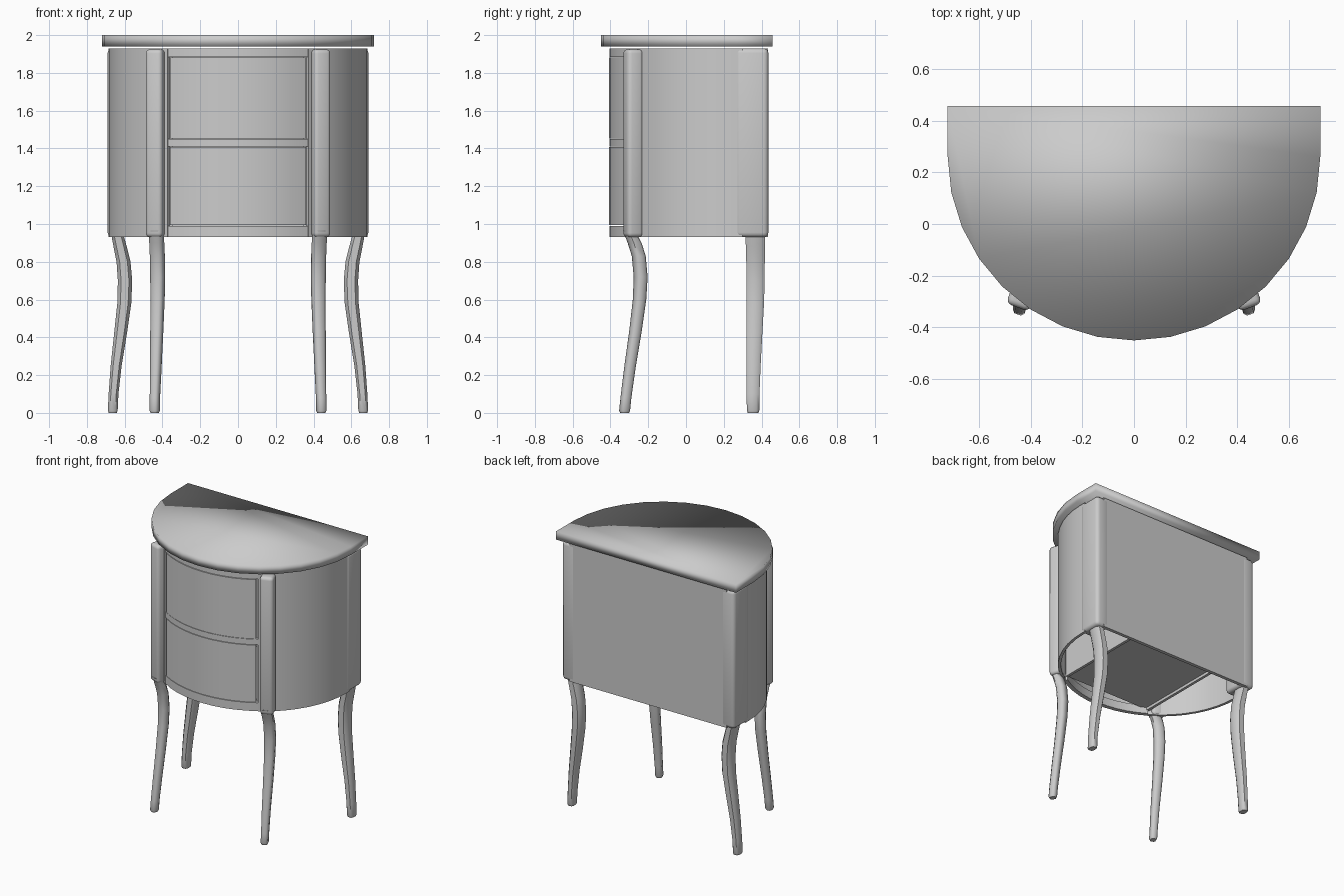
import bpy, bmesh, math
from mathutils import Matrix, Vector

if "Cube" in bpy.data.objects:
    bpy.data.objects.remove(bpy.data.objects["Cube"])

grey = bpy.data.materials.new("plain grey")
grey.diffuse_color = (0.6, 0.6, 0.6, 1)
grey.use_nodes = True
grey.node_tree.nodes["Principled BSDF"].inputs["Base Color"].default_value = grey.diffuse_color


def finish(name, bm, angle=35):
    bmesh.ops.recalc_face_normals(bm, faces=bm.faces)
    me = bpy.data.meshes.new(name)
    bm.to_mesh(me)
    bm.free()
    me.materials.append(grey)
    ob = bpy.data.objects.new(name, me)
    bpy.context.collection.objects.link(ob)
    bpy.ops.object.select_all(action='DESELECT')
    ob.select_set(True)
    bpy.context.view_layer.objects.active = ob
    if angle is None:
        bpy.ops.object.shade_smooth()
    else:
        bpy.ops.object.shade_smooth_by_angle(angle=math.radians(angle))
    return ob


def prism(name, outline, z0, z1, angle=35):
    bm = bmesh.new()
    lo = [bm.verts.new((x, y, z0)) for x, y in outline]
    hi = [bm.verts.new((x, y, z1)) for x, y in outline]
    bm.faces.new(lo)
    bm.faces.new(hi)
    n = len(outline)
    for i in range(n):
        j = (i + 1) % n
        bm.faces.new((lo[i], lo[j], hi[j], hi[i]))
    return finish(name, bm, angle)


def bow(rx, ry, deg):
    # point on the half-round plan; 0 degrees is the middle of the front
    a = math.radians(deg)
    return (rx * math.sin(a), 0.26 - ry * math.cos(a))


def curved_panel(name, a0, a1, z0, z1, inset=0.0, thick=0.02, tail=None, n=10):
    rx, ry = 0.685 - inset, 0.67 - inset
    angs = [a0 + (a1 - a0) * i / n for i in range(n + 1)]
    outer = [bow(rx, ry, a) for a in angs]
    inner = [bow(rx - thick, ry - thick, a) for a in angs]
    if tail is not None:
        s = 1 if a1 > 0 else -1
        outer.append((s * rx, tail))
        inner.append((s * (rx - thick), tail))
    return prism(name, outer + inner[::-1], z0, z1)


def box(name, x0, x1, y0, y1, z0, z1, turn=0, bevel=0, angle=35):
    bm = bmesh.new()
    c = Vector(((x0 + x1) / 2, (y0 + y1) / 2, (z0 + z1) / 2))
    bmesh.ops.create_cube(bm, size=1, matrix=Matrix.Translation(c)
                          @ Matrix.Rotation(math.radians(turn), 4, 'Z')
                          @ Matrix.Diagonal((x1 - x0, y1 - y0, z1 - z0, 1)))
    if bevel:
        bmesh.ops.bevel(bm, geom=bm.edges[:], offset=bevel, segments=3,
                        profile=0.5, affect='EDGES')
    return finish(name, bm, angle)


def leg(name, path, turn):
    # path rows: x, y, z, half width x, half depth y; octagonal section
    bm = bmesh.new()
    rot = Matrix.Rotation(math.radians(turn), 3, 'Z')
    rings = []
    for x, y, z, w, d in path:
        k = 0.55
        sec = [(1, -k), (1, k), (k, 1), (-k, 1), (-1, k), (-1, -k), (-k, -1), (k, -1)]
        rings.append([bm.verts.new(Vector((x, y, z)) + rot @ Vector((u * w, v * d, 0)))
                      for u, v in sec])
    for a, b in zip(rings, rings[1:]):
        for i in range(8):
            j = (i + 1) % 8
            bm.faces.new((a[i], a[j], b[j], b[i]))
    bm.faces.new(rings[0])
    bm.faces.new(rings[-1])
    return finish(name, bm, 50)


# half-round table top
top = [(0.72, 0.457)] + [bow(0.72, 0.71, 90 - 11.25 * i) for i in range(17)] + [(-0.72, 0.457)]
prism("table_top", top, 1.94, 2.0, angle=None)

# front rails and drawer fronts
E = 33
for nm, z0, z1 in (("top_rail", 1.885, 1.93), ("middle_rail", 1.41, 1.45), ("bottom_rail", 0.93, 0.99)):
    curved_panel(nm, -E, E, z0, z1, inset=0.004, thick=0.03)
for nm, z0, z1 in (("upper_drawer_front", 1.453, 1.881), ("lower_drawer_front", 0.994, 1.407)):
    curved_panel(nm, -E + 1.2, E - 1.2, z0, z1, inset=0.003, thick=0.02)

# back panel, cabinet floor
box("back_panel", -0.63, 0.63, 0.41, 0.435, 0.93, 1.93)
box("cabinet_floor", -0.36, 0.36, -0.3, 0.41, 0.975, 0.99)

FRONT = [(0.435, -0.302, 0.965, 0.036, 0.026), (0.43, -0.272, 0.9, 0.036, 0.032),
         (0.427, -0.25, 0.83, 0.036, 0.032), (0.425, -0.24, 0.72, 0.036, 0.032),
         (0.426, -0.246, 0.6, 0.034, 0.031), (0.43, -0.268, 0.43, 0.031, 0.029),
         (0.435, -0.297, 0.24, 0.027, 0.027), (0.44, -0.318, 0.08, 0.024, 0.026),
         (0.441, -0.325, 0.012, 0.024, 0.026), (0.441, -0.325, 0.0, 0.019, 0.021)]
BACK = [(0.64, 0.365, 0.95, 0.032, 0.052), (0.624, 0.367, 0.88, 0.035, 0.05),
        (0.606, 0.368, 0.8, 0.037, 0.049), (0.598, 0.368, 0.7, 0.038, 0.048),
        (0.602, 0.367, 0.58, 0.037, 0.046), (0.622, 0.362, 0.42, 0.034, 0.042),
        (0.645, 0.358, 0.25, 0.029, 0.037), (0.659, 0.355, 0.1, 0.026, 0.034),
        (0.663, 0.355, 0.012, 0.026, 0.033), (0.663, 0.355, 0.0, 0.021, 0.028)]

# mirrored parts: side walls, posts, inner sides, legs
for side, s in (("right", 1), ("left", -1)):
    curved_panel(side + "_side_wall", s * E, s * 90, 0.93, 1.93, tail=0.3, n=8)
    cx = s * 0.435
    box(side + "_front_post", cx - 0.047, cx + 0.047, -0.325, -0.235, 0.93, 1.925,
        turn=s * 20, bevel=0.022, angle=60)
    xa, xb = sorted((s * 0.58, s * 0.69))
    box(side + "_back_post", xa, xb, 0.262, 0.436, 0.93, 1.93, bevel=0.025, angle=60)
    xa, xb = sorted((s * 0.345, s * 0.365))
    box(side + "_inner_side", xa, xb, -0.28, 0.41, 0.955, 1.92)
    leg(side + "_front_leg", [(s * p[0],) + p[1:] for p in FRONT], s * 20)
    leg(side + "_back_leg", [(s * p[0],) + p[1:] for p in BACK], 0)
